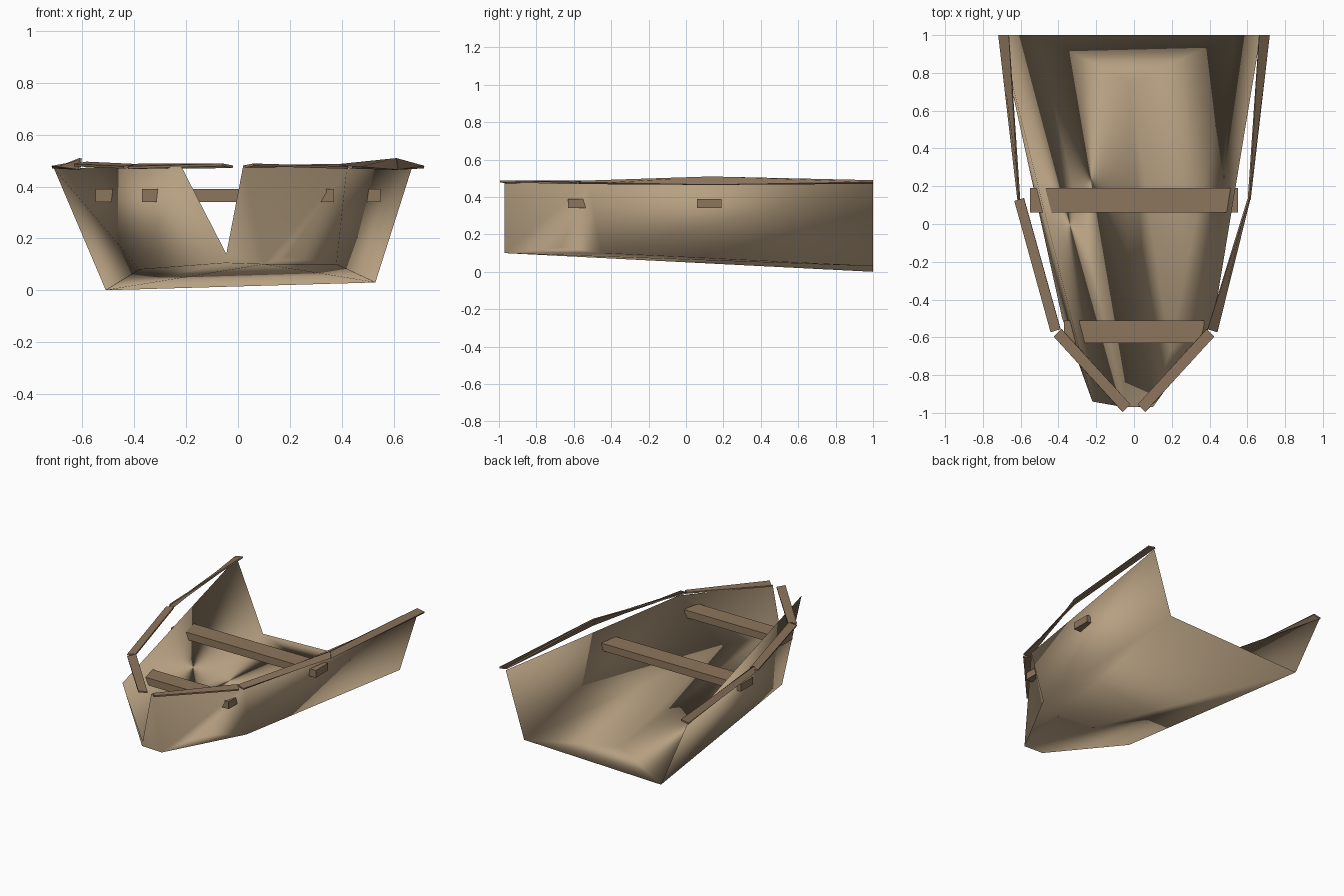
import bpy, bmesh
from mathutils import Vector

if "Cube" in bpy.data.objects:
    bpy.data.objects.remove(bpy.data.objects["Cube"])


def material(name, rgb):
    m = bpy.data.materials.new(name)
    m.diffuse_color = (*rgb, 1)
    m.use_nodes = True
    m.node_tree.nodes["Principled BSDF"].inputs["Base Color"].default_value = m.diffuse_color
    return m


light_wood = material("light_wood", (0.47, 0.35, 0.22))
dark_wood = material("dark_wood", (0.27, 0.18, 0.11))


def add_mesh(name, verts, faces, mat, smooth=False):
    me = bpy.data.meshes.new(name)
    me.from_pydata([tuple(v) for v in verts], [], faces)
    bm = bmesh.new()
    bm.from_mesh(me)
    bmesh.ops.recalc_face_normals(bm, faces=bm.faces)
    for f in bm.faces:
        f.smooth = smooth
    bm.to_mesh(me)
    bm.free()
    me.materials.append(mat)
    ob = bpy.data.objects.new(name, me)
    bpy.context.collection.objects.link(ob)
    return ob


# Hull: low-poly shell, open at the back and notched at the bow
P = {
    "left_rim_back": (-.71, 1, .47), "left_floor_back": (-.51, 1, 0),
    "left_chine": (-.38, -.5, .08), "left_bow_top": (-.22, -.94, .48),
    "notch": (-.045, -.97, .14), "keel_left": (-.05, -.97, .105),
    "keel_right": (.1, -.97, .1), "right_bow_top": (.02, -.97, .48),
    "right_rim": (.42, -.52, .47), "right_fold": (.19, -.67, .13),
    "right_chine": (.38, -.45, .1), "right_rim_back": (.67, 1, .47),
    "right_floor_back": (.53, 1, .03), "floor_mid": (-.02, .75, .035),
}
keys = list(P)
outer_sides = [
    ("left_rim_back", "left_floor_back", "left_chine"),
    ("left_rim_back", "left_chine", "left_bow_top"),
    ("left_bow_top", "left_chine", "keel_left"),
    ("left_bow_top", "keel_left", "notch"),
    ("notch", "keel_left", "keel_right"),
    ("notch", "keel_right", "right_bow_top"),
    ("right_bow_top", "keel_right", "right_rim"),
    ("keel_right", "right_fold", "right_rim"),
    ("right_rim", "right_fold", "right_chine"),
    ("right_rim", "right_chine", "right_rim_back"),
    ("right_chine", "right_floor_back", "right_rim_back"),
]
bottom = [
    ("left_floor_back", "keel_left", "left_chine"),
    ("left_floor_back", "keel_right", "keel_left"),
    ("left_floor_back", "right_floor_back", "keel_right"),
    ("keel_right", "right_floor_back", "right_chine"),
    ("keel_right", "right_chine", "right_fold"),
]
# Inner walls span straight from rim to floor
inner_walls = [
    ("left_rim_back", "left_bow_top", "left_floor_back"),
    ("left_floor_back", "left_bow_top", "keel_left"),
    ("right_rim_back", "right_floor_back", "right_rim"),
    ("right_rim", "right_floor_back", "right_fold"),
]
# Inner floor fans out from one point
ring = ["left_floor_back", "keel_left", "keel_right", "right_fold",
        "right_floor_back"]
inner_floor = [(a, b, "floor_mid") for a, b in zip(ring, ring[1:] + ring[:1])]
add_mesh("hull", P.values(),
         [[keys.index(k) for k in f]
          for f in outer_sides + bottom + inner_walls + inner_floor],
         light_wood, smooth=True)


# Cross benches whose ends poke through the hull
def bench(name, half, y0, y1):
    bm = bmesh.new()
    bmesh.ops.create_cube(bm, size=1)
    for v in bm.verts:
        v.co = (v.co.x * 2 * half, (y0 + y1) / 2 + v.co.y * (y1 - y0),
                .365 + v.co.z * .05)
    me = bpy.data.meshes.new(name)
    bm.to_mesh(me)
    bm.free()
    me.materials.append(dark_wood)
    bpy.context.collection.objects.link(bpy.data.objects.new(name, me))


bench("middle_bench", .55, .06, .19)
bench("front_bench", .37, -.63, -.51)


# Rails: planks that twist between two end directions
def rail(name, p0, w0, p1, w1, t=.01):
    p0, p1, w0, w1 = map(Vector, (p0, p1, w0, w1))
    d = (p1 - p0).normalized()
    verts = []
    for p, w in ((p0, w0), (p1, w1)):
        n = d.cross(w).normalized() * t / 2
        verts += [p - w - n, p + w - n, p + w + n, p - w + n]
    faces = [(0, 1, 2, 3), (7, 6, 5, 4)]
    faces += [(i, (i + 1) % 4, (i + 1) % 4 + 4, i + 4) for i in range(4)]
    add_mesh(name, verts, faces, dark_wood)


for side, s in (("left", -1), ("right", 1)):
    upright = (.003 * s, 0, -.022)
    rail(side + "_back_rail", (.69 * s, 1, .48), (.028 * s, 0, -.005),
         (.61 * s, .13, .487), upright)
    mid = (.025 * s, -.008, -.004) if s < 0 else upright
    rail(side + "_middle_rail", (.608 * s, .13, .487), mid,
         (.415 * s, -.565, .478), (.026 * s, -.008, -.004))
    rail(side + "_bow_rail", (.405 * s, -.575, .478), (.02 * s, -.02, -.005),
         (.04 * s, -.975, .48), (.02 * s, -.02, .004))
